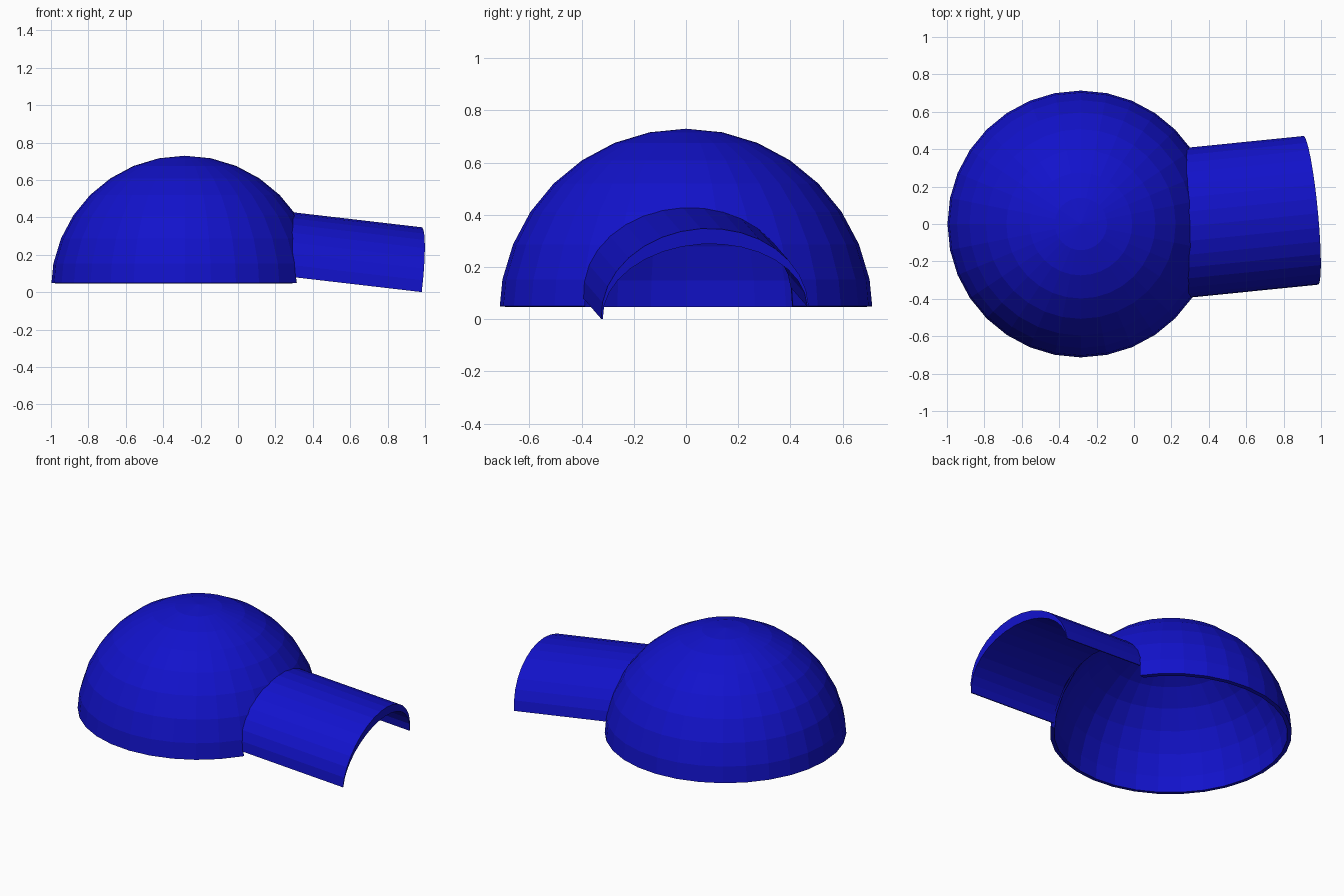
import bpy, bmesh, math
from mathutils import Vector, Matrix

if "Cube" in bpy.data.objects:
    bpy.data.objects.remove(bpy.data.objects["Cube"])

R, WALL, CENTRE = 0.717, 0.025, Vector((-0.284, 0, 0.013))
FLOOR = 0.05

blue = bpy.data.materials.new("blue")
blue.diffuse_color = (0.006, 0.006, 0.6, 1)
blue.use_nodes = True
blue.node_tree.nodes["Principled BSDF"].inputs["Base Color"].default_value = blue.diffuse_color


def add(name, bm, cutter=False):
    bmesh.ops.recalc_face_normals(bm, faces=bm.faces)
    me = bpy.data.meshes.new(name)
    bm.to_mesh(me)
    bm.free()
    ob = bpy.data.objects.new(name, me)
    bpy.context.collection.objects.link(ob)
    if cutter:
        ob.hide_render = True
        ob.display_type = 'WIRE'
    else:
        me.materials.append(blue)
    return ob


def sphere(radius):
    bm = bmesh.new()
    bmesh.ops.create_uvsphere(bm, u_segments=32, v_segments=16, radius=radius,
                              matrix=Matrix.Translation(CENTRE))
    return bm


# tunnel frame: axis drops and swings slightly, with a little roll
END = Vector((0.945, 0.073, 0.025))
axis = Vector((0.645, 0.065, -0.075)).normalized()
side = Vector((-0.09, 0.8, 0.05))
side = (side - axis * side.dot(axis)).normalized()
up = axis.cross(side)


def arc(a, b, n=16):
    return [(a * math.cos(math.pi * i / n), b * math.sin(math.pi * i / n)) for i in range(n + 1)]


def place(p, t):
    return END + axis * t + side * p[0] + up * p[1]


def cut(ob, cutter):
    m = ob.modifiers.new("cut", 'BOOLEAN')
    m.operation, m.solver, m.object = 'DIFFERENCE', 'EXACT', cutter


# dome: thin shell, open underneath
bm = sphere(R)
bmesh.ops.bisect_plane(bm, geom=bm.verts[:] + bm.edges[:] + bm.faces[:],
                       plane_co=(0, 0, FLOOR), plane_no=(0, 0, 1), clear_inner=True)
dome = add("dome", bm)
shell = dome.modifiers.new("shell", 'SOLIDIFY')
shell.thickness, shell.offset = WALL, -1

# doorway cutter through the dome wall
bm = bmesh.new()
profile = arc(0.396, 0.31) + [(-0.396, -0.4), (0.396, -0.4)]
loops = [[bm.verts.new(place(p, t)) for p in profile] for t in (-0.85, -0.3)]
for i in range(len(profile)):
    j = (i + 1) % len(profile)
    bm.faces.new((loops[0][i], loops[0][j], loops[1][j], loops[1][i]))
bm.faces.new(loops[0])
bm.faces.new(loops[1])
cut(dome, add("doorway_cutter", bm, True))

# tunnel: crescent section, thick at the crown and thin at the feet
bm = bmesh.new()
rings = [[[bm.verts.new(place(p, t)) for p in arc(a, b)] for a, b in ((0.4, 0.325), (0.394, 0.265))]
         for t in (-0.8, 0)]
(o0, i0), (o1, i1) = rings
for k in range(16):
    for a, b in ((o0, o1), (i0, i1), (o0, i0), (o1, i1)):
        bm.faces.new((a[k], a[k + 1], b[k + 1], b[k]))
for k in (0, 16):
    bm.faces.new((o0[k], o1[k], i1[k], i0[k]))
tunnel = add("entrance_tunnel", bm)
cut(tunnel, add("dome_interior_cutter", sphere(R - WALL * 0.6), True))
